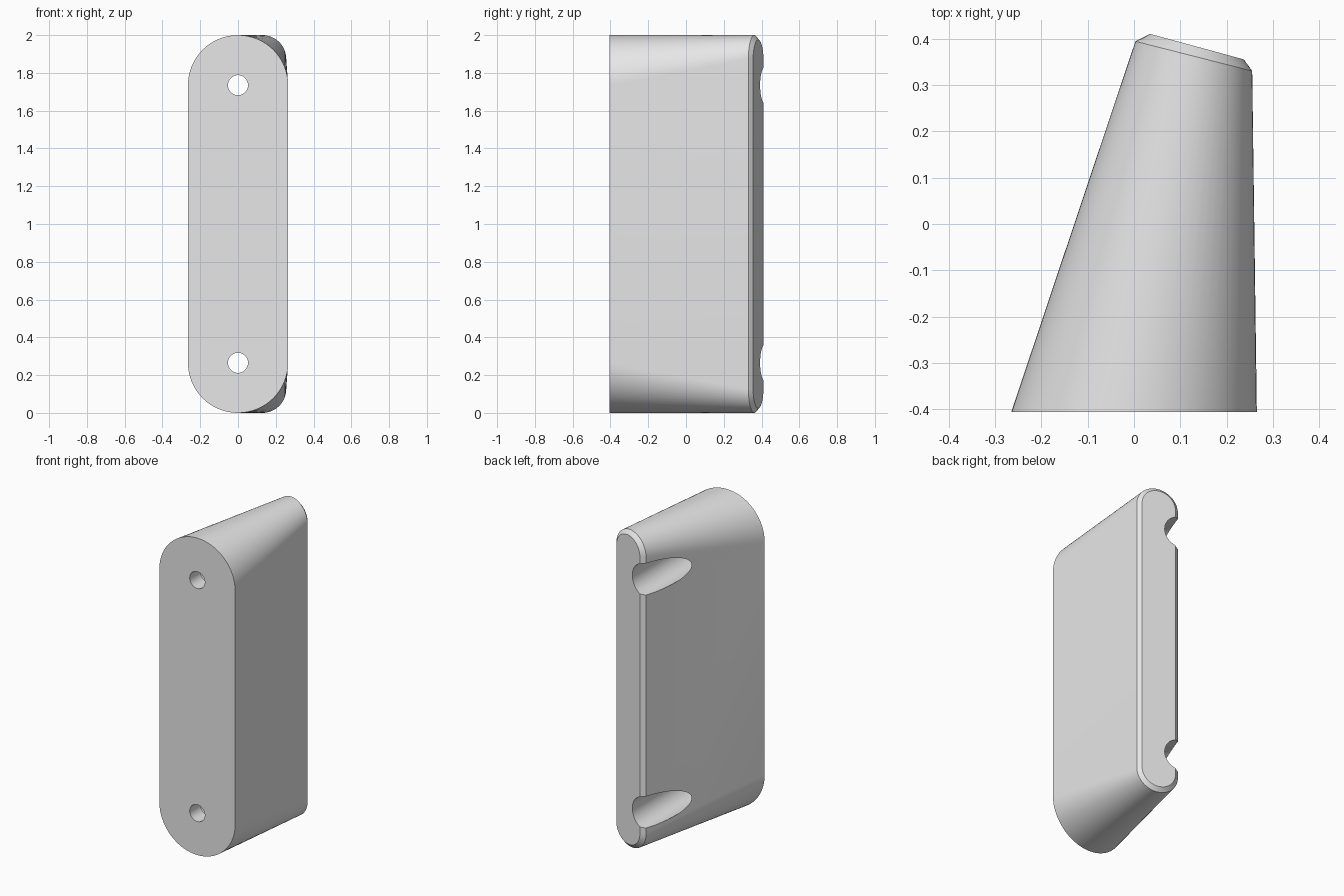
import bpy, bmesh, math

if "Cube" in bpy.data.objects:
    bpy.data.objects.remove(bpy.data.objects["Cube"], do_unlink=True)

SEG = 32                      # segments per half circle
LOW, HIGH = 0.265, 1.735      # heights of the screw holes
FRONT = -0.406

grey = bpy.data.materials.new("light_grey")
grey.use_nodes = True
colour = (0.8, 0.8, 0.8, 1)
grey.diffuse_color = colour
grey.node_tree.nodes["Principled BSDF"].inputs["Base Color"].default_value = colour


def stadium(cx, radius, low, high, y_mid, slope=0.0):
    """Upright rounded slot outline in a plane that may lean across x."""
    ring = []
    for centre, start in ((high, 0.0), (low, math.pi)):
        for i in range(SEG + 1):
            a = start + math.pi * i / SEG
            dx = radius * math.cos(a)
            ring.append((cx + dx, y_mid + slope * dx, centre + radius * math.sin(a)))
    return ring


def circle(radius, y, z):
    return [(radius * math.cos(math.pi * i / SEG), y, z + radius * math.sin(math.pi * i / SEG))
            for i in range(2 * SEG)]


def loft(name, rings):
    """Skin matching rings and cap both ends."""
    bm = bmesh.new()
    loops = [[bm.verts.new(p) for p in ring] for ring in rings]
    for a, b in zip(loops, loops[1:]):
        for i in range(len(a)):
            j = (i + 1) % len(a)
            bm.faces.new((a[i], a[j], b[j], b[i]))
    bm.faces.new(loops[0][::-1])
    bm.faces.new(loops[-1])
    bmesh.ops.recalc_face_normals(bm, faces=bm.faces)
    mesh = bpy.data.meshes.new(name)
    bm.to_mesh(mesh)
    bm.free()
    mesh.materials.append(grey)
    obj = bpy.data.objects.new(name, mesh)
    bpy.context.collection.objects.link(obj)
    return obj


# Tapered body: wide front, narrow leaning back, chamfered back rim
body = loft("handle_body", [
    stadium(0, 0.265, LOW, HIGH, FRONT),
    stadium(0.129, 0.126, 0.126, 1.874, 0.362, -0.254),
    stadium(0.136, 0.101, 0.126, 1.874, 0.3825, -0.272),
])
bpy.context.view_layer.objects.active = body
body.select_set(True)

# Screw holes, widened from the back
for label, z in (("lower", LOW), ("upper", HIGH)):
    cutter = loft(label + "_hole_cutter", [
        circle(0.053, FRONT - 0.1, z), circle(0.053, -0.3, z),
        circle(0.1, -0.3, z), circle(0.1, 0.6, z),
    ])
    cutter.hide_render = True
    cut = body.modifiers.new(label + "_hole", "BOOLEAN")
    cut.operation = "DIFFERENCE"
    cut.solver = "EXACT"
    cut.object = cutter
    bpy.ops.object.modifier_apply(modifier=cut.name)
    bpy.data.objects.remove(cutter, do_unlink=True)

bpy.ops.object.shade_smooth_by_angle(angle=math.radians(20))
